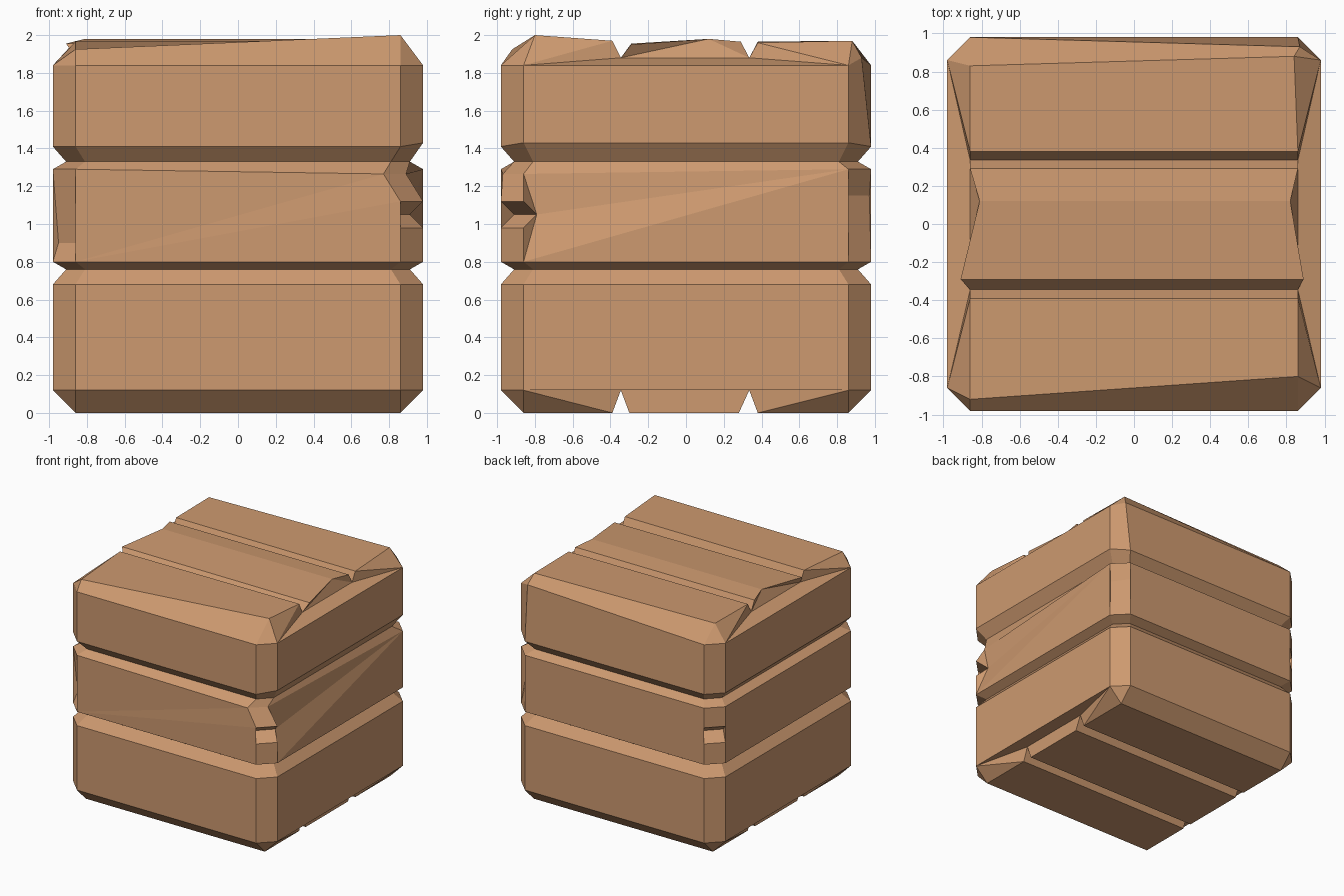
import bpy, bmesh

if "Cube" in bpy.data.objects:
    bpy.data.objects.remove(bpy.data.objects["Cube"])

bm = bmesh.new()
OUT, IN = 0.98, 0.86          # outer face and chamfer start
GO, GI = 0.91, 0.81           # same, at the bottom of a groove


def face(*vs):
    return bm.faces.new(vs)


def corner(sx, sy, dents, top_b=None):
    """Chamfered corner post: two vertical chains, A on the x side, B on the y side.
    Returns (bands of A, bands of B); a band is a list of verts for one plank or groove side."""
    za = 1.43 if sx > 0 else 1.41
    def std(z, o=OUT, i=IN, z_a=None):
        return ((sx * o, sy * i, z_a or z), (sx * i, sy * o, z))
    pairs = [std(0.12), std(0.68), std(0.76, GO, GI), std(0.80)]
    lo = len(pairs) - 1
    pairs += dents.get('mid', [])
    pairs.append(dents.get('top', std(1.29)))
    hi = len(pairs) - 1
    top = std(1.84)
    if top_b:
        top = (top[0], top_b)
    pairs += [std(1.33, GO, GI), std(1.41, z_a=za), top]
    A = [bm.verts.new(p[0]) for p in pairs]
    B = [bm.verts.new(p[1]) for p in pairs]
    for k in range(len(pairs) - 1):
        face(A[k], A[k + 1], B[k + 1], B[k])
    cuts = [0, 1, 2, lo, hi, hi + 1, hi + 2, hi + 3]
    def bands(c):
        return [c[a:b + 1] for a, b in zip(cuts, cuts[1:])]
    return bands(A), bands(B)


def notch(sx, sy):
    """V-shaped chip in a corner post."""
    return [((sx * o, sy * i, z), (sx * i, sy * o, z))
            for z, o, i in ((0.98, OUT, IN), (1.05, GO, 0.79), (1.12, OUT, IN))]


# corner posts with their chips
FL = corner(-1, -1, {'mid': [((-0.95, -0.84, 0.90), (-0.83, -0.94, 0.90))]})
FR = corner(1, -1, {'mid': notch(1, -1),
                    'top': ((0.89, -0.86, 1.265), (0.77, -0.97, 1.265))})
BR = corner(1, 1, {'mid': [((0.94, 0.82, 1.15), (0.83, 0.97, 1.15))]},
            top_b=(0.87, 0.93, 1.88))
BL = corner(-1, 1, {'mid': notch(-1, 1)})


# side walls: one polygon per plank or groove side
def wall(c1, c2):
    for a, b in zip(c1, c2):
        face(*a, *reversed(b))


wall(FL[1], FR[1])
wall(BR[1], BL[1])
wall(FR[0], BR[0])
wall(BL[0], FL[0])


def cap(rows, end):
    """Three planks and two grooves running along x. Rows: y, left x, left z, right x, right z."""
    L = [bm.verts.new((xl, y, zl)) for y, xl, zl, xr, zr in rows]
    R = [bm.verts.new((xr, y, zr)) for y, xl, zl, xr, zr in rows]
    def pick(c, s):
        return c[s][end][end]
    for k in range(len(rows) - 1):
        face(L[k], L[k + 1], R[k + 1], R[k])
    face(pick(FL, 1), pick(FR, 1), R[0], L[0])
    face(pick(BL, 1), pick(BR, 1), R[-1], L[-1])
    for P, cf, cb in ((L, FL, BL), (R, FR, BR)):
        af, ab = pick(cf, 0), pick(cb, 0)
        face(af, pick(cf, 1), P[0])
        face(ab, pick(cb, 1), P[-1])
        for k in (0, 1):
            face(af, P[k], P[k + 1])
        for k in (6, 7):
            face(ab, P[k], P[k + 1])
        face(af, P[2], P[6], ab)
        for a, b in ((3, 2), (2, 6), (6, 5)):
            face(P[4], P[a], P[b])


# worn top planks
cap([(-0.92, -0.86, 1.925, 0.86, 2.0), (-0.39, -0.86, 1.965, 0.86, 1.97),
     (-0.345, -0.86, 1.88, 0.86, 1.88), (-0.29, -0.91, 1.955, 0.89, 1.95),
     (0.12, -0.81, 1.98, 0.82, 1.98), (0.29, -0.86, 1.965, 0.86, 1.965),
     (0.335, -0.86, 1.88, 0.86, 1.88), (0.38, -0.86, 1.965, 0.86, 1.96),
     (0.83, -0.86, 1.97, 0.84, 1.97)], -1)
bm.verts.ensure_lookup_table()
for v in bm.verts:            # skewed edges of the outer top planks
    if v.co.z == 2.0:
        v.co.y = -0.80
    if v.co.z > 1.96 and v.co.y > 0.8 and v.co.x > 0:
        v.co.y = 0.88

# flat bottom planks
cap([(y, -0.86, z, 0.86, z) for y, z in
     ((-0.98, 0), (-0.39, 0), (-0.345, 0.12), (-0.30, 0), (0.0, 0),
      (0.28, 0), (0.335, 0.12), (0.38, 0), (0.86, 0))], 0)
for v in bm.verts:
    if v.co.z < 0.01 and v.co.y < -0.9:
        v.co.y = -0.86

bmesh.ops.triangulate(bm, faces=[f for f in bm.faces if len(f.verts) > 4])
bmesh.ops.recalc_face_normals(bm, faces=bm.faces)

mesh = bpy.data.meshes.new("plank_crate")
bm.to_mesh(mesh)
bm.free()
crate = bpy.data.objects.new("plank_crate", mesh)
bpy.context.collection.objects.link(crate)

wood = bpy.data.materials.new("wood")
wood.diffuse_color = (0.61, 0.32, 0.16, 1)
wood.use_nodes = True
wood.node_tree.nodes["Principled BSDF"].inputs["Base Color"].default_value = wood.diffuse_color
mesh.materials.append(wood)
